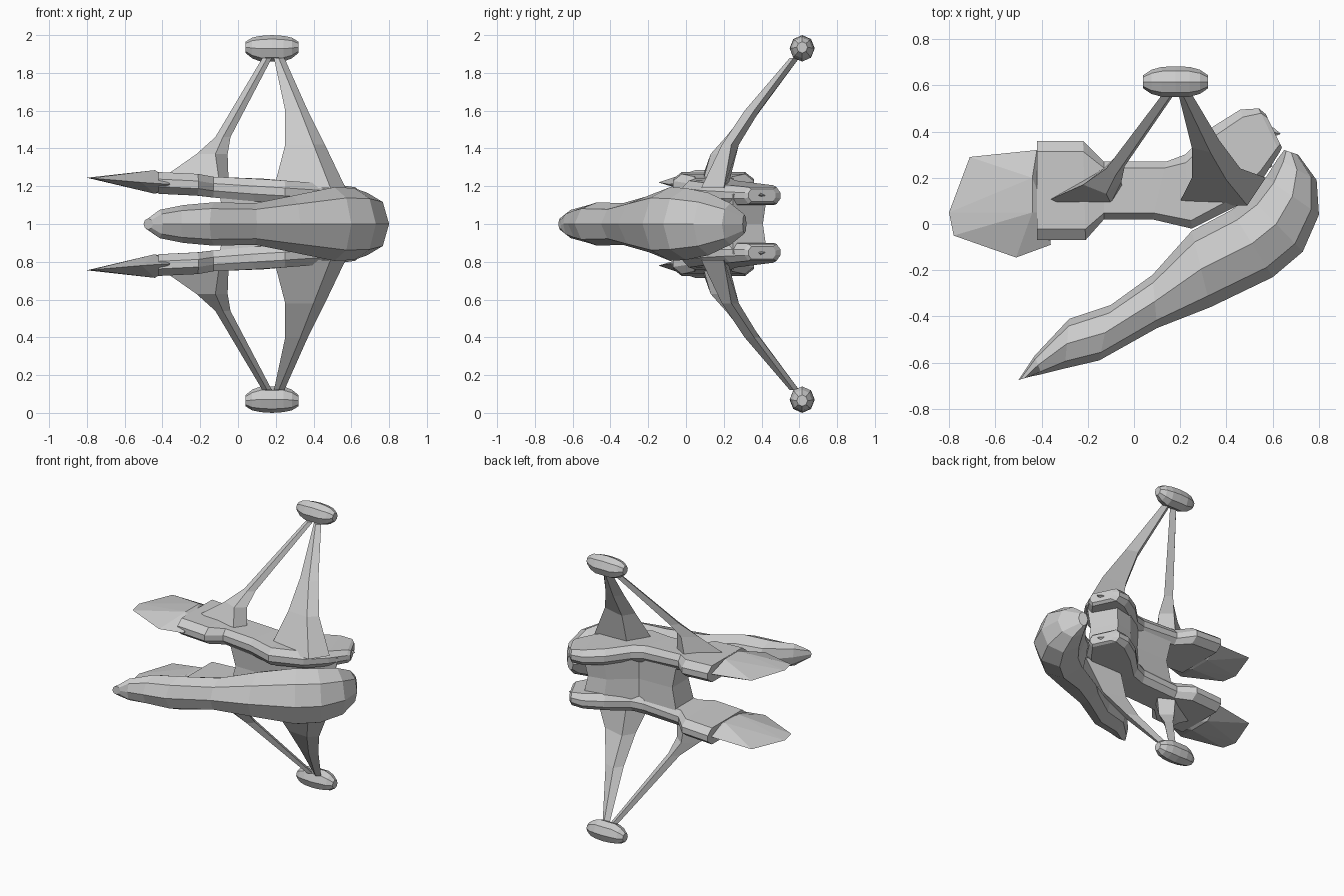
import bpy, bmesh
from math import cos, sin, pi


def make(name, bm):
    bmesh.ops.recalc_face_normals(bm, faces=bm.faces)
    me = bpy.data.meshes.new(name)
    bm.to_mesh(me)
    bm.free()
    ob = bpy.data.objects.new(name, me)
    bpy.context.collection.objects.link(ob)
    return ob


def loft(name, rings, flip=False):
    """Skin closed rings of 3D points and cap both ends; flip mirrors about z = 1."""
    bm = bmesh.new()
    rows = [[bm.verts.new((x, y, 2 - z if flip else z)) for x, y, z in r] for r in rings]
    n = len(rows[0])
    for a, b in zip(rows, rows[1:]):
        for i in range(n):
            j = (i + 1) % n
            bm.faces.new((a[i], a[j], b[j], b[i]))
    bm.faces.new(rows[0])
    bm.faces.new(rows[-1])
    return make(name, bm)


def hull_shape(name, pts, flip=False):
    bm = bmesh.new()
    for x, y, z in pts:
        bm.verts.new((x, y, 2 - z if flip else z))
    bmesh.ops.convex_hull(bm, input=bm.verts)
    return make(name, bm)


def section(a, b, z0, z1, prof):
    """Upright section from plan point a to plan point b; prof is in -1..1."""
    return [((a[0] + b[0]) / 2 + (b[0] - a[0]) / 2 * u,
             (a[1] + b[1]) / 2 + (b[1] - a[1]) / 2 * u,
             (z0 + z1) / 2 + (z1 - z0) / 2 * v) for u, v in prof]


OCT = [(cos(i * pi / 4), sin(i * pi / 4)) for i in range(8)]
FLAT = [(1, -.35), (1, .35), (.78, 1), (-.78, 1), (-1, .35), (-1, -.35), (-.78, -1), (.78, -1)]

# Curved main hull: inner point, outer point, half height
spine = [((-.50, -.675), (-.45, -.66), .03),
         ((-.43, -.57), (-.40, -.65), .075),
         ((-.28, -.41), (-.30, -.625), .10),
         ((-.10, -.35), (-.15, -.59), .115),
         ((.08, -.22), (.10, -.45), .11),
         ((.25, -.03), (.33, -.36), .15),
         ((.42, .06), (.60, -.23), .195),
         ((.50, .12), (.73, -.12), .19),
         ((.57, .20), (.80, .04), .165),
         ((.62, .28), (.79, .19), .11),
         ((.65, .32), (.71, .30), .05)]
loft("main_hull", [section(a, b, 1 - h, 1 + h, OCT) for a, b, h in spine])

# Core wall joining the two arms, slightly waisted
plan = [(-.10, .05), (-.10, .25), (.18, .26), (.36, .40), (.50, .43), (.60, .25), (.30, .05)]
loft("core_wall", [[(.25 + (x - .25) * s, .2 + (y - .2) * s, z) for x, y in plan]
                   for z, s in ((.84, 1), (1, .9), (1.16, 1))])

# Arm: front plan point, back plan point, bottom, top
arm = [((-.42, -.07), (-.42, .36), 1.16, 1.275),
       ((-.21, -.07), (-.22, .36), 1.15, 1.265),
       ((-.13, .02), (-.13, .27), 1.14, 1.25),
       ((.08, .02), (.14, .27), 1.12, 1.24),
       ((.25, -.02), (.22, .30), 1.11, 1.23),
       ((.45, .08), (.34, .42), 1.10, 1.215),
       ((.56, .20), (.46, .495), 1.10, 1.205),
       ((.63, .31), (.54, .50), 1.105, 1.195),
       ((.64, .33), (.57, .475), 1.12, 1.185)]

blade = [(-.80, .05, 1.245), (-.78, -.05, 1.243), (-.71, .29, 1.24), (-.51, -.145, 1.22),
         (-.36, -.09, 1.21), (-.42, .32, 1.22), (-.44, .05, 1.285), (-.44, .20, 1.285),
         (-.44, .05, 1.16), (-.44, .20, 1.16), (-.38, .20, 1.18), (-.38, .05, 1.25)]

# Struts: height, then left, front, right and back plan points
strut_a = [(1.23, (-.42, .08), (-.10, .09), (-.05, .17), (-.15, .23)),
           (1.37, (-.22, .17), (-.12, .13), (-.055, .18), (-.13, .24)),
           (1.46, (-.12, .24), (-.08, .21), (-.04, .25), (-.08, .29)),
           (1.88, (.13, .57), (.155, .55), (.18, .57), (.155, .60))]
strut_b = [(1.19, (.19, .08), (.49, .08), (.57, .20), (.30, .22)),
           (1.42, (.25, .20), (.40, .19), (.46, .24), (.30, .28)),
           (1.60, (.25, .33), (.33, .31), (.37, .36), (.29, .39)),
           (1.88, (.19, .57), (.215, .55), (.245, .57), (.215, .60))]

# Strut pod: x, radius, centre height
pod = [(.04, .03, 1.935), (.075, .055, 1.932), (.12, .068, 1.928), (.18, .07, 1.93),
       (.24, .068, 1.928), (.285, .055, 1.932), (.32, .03, 1.935)]

for side, flip in (("upper", False), ("lower", True)):
    loft(side + "_arm", [section(a, b, z0, z1, FLAT) for a, b, z0, z1 in arm], flip)
    hull_shape(side + "_blade", blade, flip)
    for nm, st in (("left", strut_a), ("right", strut_b)):
        loft(f"{side}_{nm}_strut", [[(x, y, r[0]) for x, y in r[1:]] for r in st], flip)
    loft(side + "_pod", [[(x, .615 + r * .95 * u, z + r * v) for u, v in OCT] for x, r, z in pod], flip)
    # Small exhaust nib in the rear face of the arm
    hull_shape(side + "_exhaust", [(.59, .40, 1.14), (.59, .40, 1.17), (.60, .42, 1.15),
                                   (.61, .38, 1.15), (.635, .39, 1.155)], flip)
